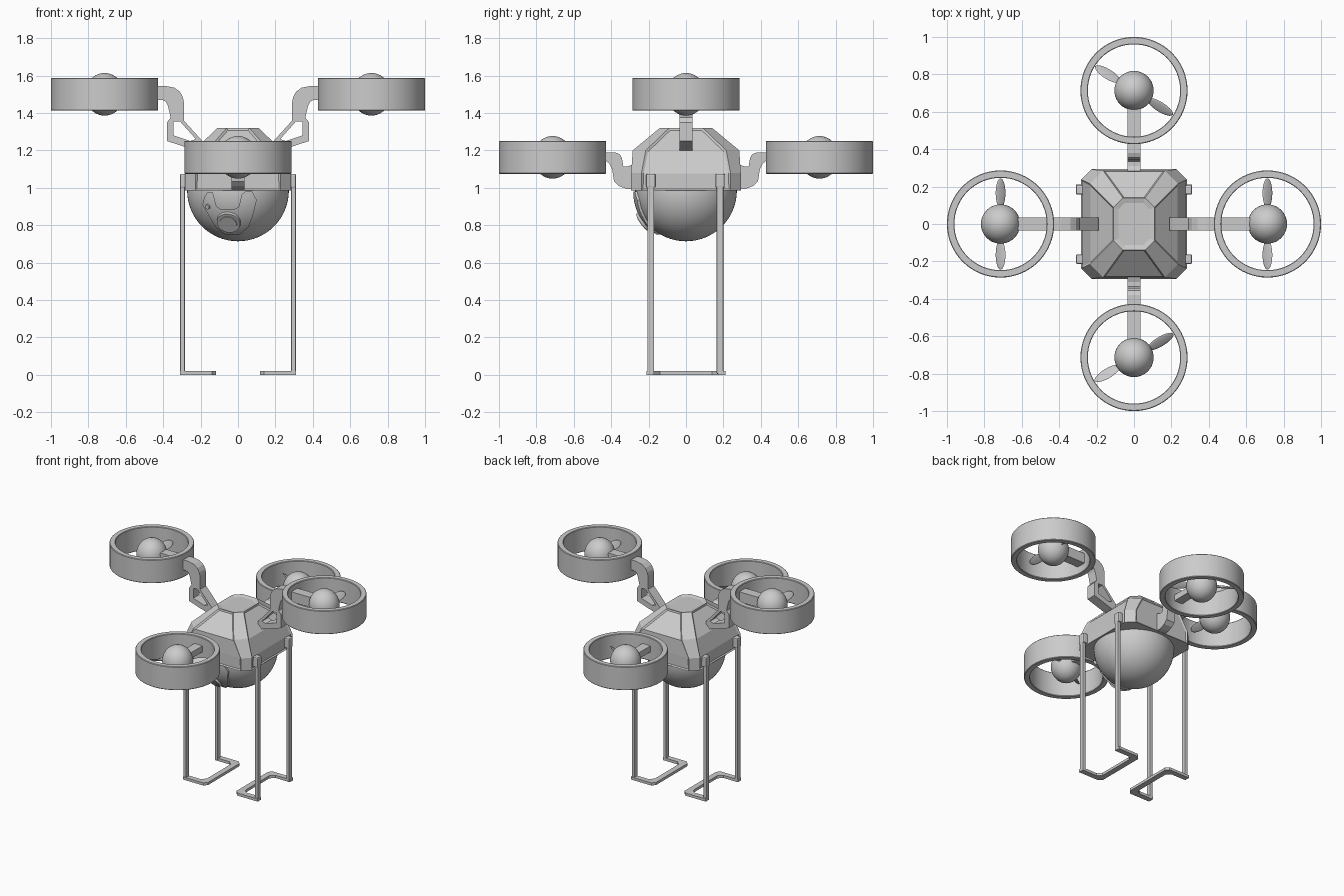
import bpy, bmesh, math
from mathutils import Matrix, Vector

if "Cube" in bpy.data.objects:
    bpy.data.objects.remove(bpy.data.objects["Cube"])

grey = bpy.data.materials.new("light_grey")
grey.diffuse_color = (0.6, 0.6, 0.6, 1)
grey.use_nodes = True
grey.node_tree.nodes["Principled BSDF"].inputs["Base Color"].default_value = grey.diffuse_color


def finish(name, bm, smooth=None, bevel=0):
    bmesh.ops.recalc_face_normals(bm, faces=bm.faces)
    me = bpy.data.meshes.new(name)
    bm.to_mesh(me)
    bm.free()
    me.materials.append(grey)
    ob = bpy.data.objects.new(name, me)
    bpy.context.collection.objects.link(ob)
    if bevel:
        m = ob.modifiers.new("bevel", 'BEVEL')
        m.width, m.segments = bevel, 2
    if smooth:
        bpy.ops.object.select_all(action='DESELECT')
        ob.select_set(True)
        bpy.context.view_layer.objects.active = ob
        bpy.ops.object.shade_smooth_by_angle(angle=math.radians(smooth))
    return ob


def prism(name, pts, to3d, depth, hole=None, **kw):
    """Extrude a 2D outline (with an optional hole) along a depth vector."""
    bm = bmesh.new()
    edges = []
    for loop in [pts] + ([hole] if hole else []):
        vs = [bm.verts.new(to3d(*p)) for p in loop]
        edges += [bm.edges.new((vs[i], vs[i - 1])) for i in range(len(vs))]
    if hole:
        bmesh.ops.triangle_fill(bm, edges=edges, use_beauty=True)
    else:
        bmesh.ops.contextual_create(bm, geom=edges)
    res = bmesh.ops.extrude_face_region(bm, geom=bm.faces[:], use_keep_orig=True)
    bmesh.ops.translate(bm, vec=depth,
                        verts=[g for g in res['geom'] if isinstance(g, bmesh.types.BMVert)])
    return finish(name, bm, **kw)


def box(name, lo, hi, bevel=0):
    lo, hi = Vector(lo), Vector(hi)
    bm = bmesh.new()
    bmesh.ops.create_cube(bm, size=1, matrix=Matrix.Translation((lo + hi) / 2)
                          @ Matrix.Diagonal((*(hi - lo), 1)))
    return finish(name, bm, bevel=bevel)


def ball(name, c, scale, rot=Matrix(), seg=40):
    bm = bmesh.new()
    bmesh.ops.create_uvsphere(bm, u_segments=seg, v_segments=seg // 2, radius=1,
                              matrix=Matrix.Translation(c) @ rot @ Matrix.Diagonal((*scale, 1)))
    return finish(name, bm, smooth=50)


# Upper hull: stacked chamfered rectangles with recessed panels
bm = bmesh.new()
rows = []
for z, hx, hy, c in [(.985, .283, .293, .055), (1.08, .283, .293, .055),
                     (1.2, .235, .285, .07), (1.32, .11, .14, .05)]:
    q = [(hx, hy - c), (hx - c, hy)]
    pts = q + [(-x, y) for x, y in q[::-1]]
    pts += [(-x, -y) for x, y in pts]
    rows.append([bm.verts.new((x, y, z)) for x, y in pts])
panels = []
for a, b in zip(rows, rows[1:]):
    for i in range(8):
        f = bm.faces.new((a[i], a[(i + 1) % 8], b[(i + 1) % 8], b[i]))
        if i % 2:
            panels.append(f)
bm.faces.new(rows[0][::-1])
panels.append(bm.faces.new(rows[-1]))
bm.normal_update()
for i in (1, 3, 5, 7):
    side = [f for f in panels[:-1] if f.calc_center_median().normalized().length
            and f.verts[0].co in [r[i].co for r in rows]]
    bmesh.ops.inset_region(bm, faces=side, thickness=.012, depth=-.008, use_boundary=True)
bmesh.ops.inset_region(bm, faces=panels[-1:], thickness=.03, depth=-.008)
finish("upper_hull", bm)

# Lower dome
bm = bmesh.new()
bmesh.ops.create_uvsphere(bm, u_segments=64, v_segments=32, radius=.272)
bmesh.ops.bisect_plane(bm, geom=bm.verts[:] + bm.edges[:] + bm.faces[:], dist=1e-5,
                       plane_co=(0, 0, .004), plane_no=(0, 0, 1), clear_outer=True)
bmesh.ops.translate(bm, verts=bm.verts, vec=(0, 0, .986))
finish("lower_dome", bm, smooth=40)

# Raised front sensor plate: outline cut from a slightly larger sphere
outline = [(-.18, .95), (-.165, .975), (-.135, .975), (-.115, .9), (-.09, .885), (-.02, .885),
           (.005, .9), (.02, .965), (.04, .98), (.075, .98), (.1, .935), (.08, .85),
           (.055, .79), (.01, .75), (-.07, .75), (-.12, .79), (-.19, .91)]
cutter = prism("plate_cutter", outline, lambda x, z: (x, -.5, z), (0, .4, 0))
cutter.hide_render = True
cutter.hide_viewport = True
plate = ball("sensor_plate", (0, 0, .986), (.284, .284, .284), seg=64)
m = plate.modifiers.new("cut", 'BOOLEAN')
m.operation, m.object, m.solver = 'INTERSECT', cutter, 'EXACT'

# Lenses sit on the plate, facing out from the dome centre
for name, x, z, r, d in [("main_lens", -.05, .815, .068, .292), ("main_lens_glass", -.05, .815, .05, .298),
                         ("small_lens", -.16, .9, .014, .294)]:
    v = Vector((x, -math.sqrt(.284 ** 2 - x * x - (z - .986) ** 2), z - .986)).normalized()
    bm = bmesh.new()
    bmesh.ops.create_cone(bm, cap_ends=True, segments=32, radius1=r, radius2=r * .92, depth=.05,
                          matrix=Matrix.Translation(v * (d - .025) + Vector((0, 0, .986)))
                          @ v.to_track_quat('Z', 'Y').to_matrix().to_4x4())
    finish(name, bm, smooth=40)

# Rotors: duct ring, hub and two blades
R = .7135
for side, cx, cy, cz, ang in [("left", -R, 0, 1.5, 90), ("right", R, 0, 1.5, 90),
                              ("front", 0, -R, 1.163, 31), ("back", 0, R, 1.163, -32)]:
    bm = bmesh.new()
    prof = [(.247, -.084), (.25, -.088), (.283, -.088), (.2865, -.084),
            (.2865, .084), (.283, .088), (.25, .088), (.247, .084)]
    vs = [bm.verts.new((r, 0, z)) for r, z in prof]
    es = [bm.edges.new((vs[i], vs[i - 1])) for i in range(8)]
    bmesh.ops.spin(bm, geom=vs + es, cent=(0, 0, 0), axis=(0, 0, 1),
                   angle=math.tau, steps=64, use_merge=True)
    bmesh.ops.remove_doubles(bm, verts=bm.verts, dist=1e-5)
    bmesh.ops.translate(bm, verts=bm.verts, vec=(cx, cy, cz))
    finish(side + "_duct", bm, smooth=30)
    ball(side + "_hub", (cx, cy, cz), (.105, .105, .114))
    for k in (0, 180):
        t = math.radians(ang + k)
        rot = Matrix.Rotation(t, 4, 'Z') @ Matrix.Rotation(math.radians(35), 4, 'X')
        ball(side + "_blade", (cx + .165 * math.cos(t), cy + .165 * math.sin(t), cz),
             (.08, .032, .005), rot, seg=20)

# Arms: outlines run from the hub through the duct wall to the hull
upper = [(.62, 1.545), (.39, 1.545), (.34, 1.535), (.31, 1.513), (.295, 1.485), (.29, 1.46),
         (.29, 1.36), (.19, 1.25), (.19, 1.19), (.24, 1.205), (.38, 1.25), (.38, 1.35), (.36, 1.375),
         (.375, 1.44), (.385, 1.46), (.405, 1.47), (.62, 1.47)]
gap = [(.345, 1.355), (.31, 1.355), (.225, 1.26), (.255, 1.25), (.345, 1.28)]
lower = [(.62, 1.19), (.38, 1.19), (.355, 1.18), (.343, 1.16), (.335, 1.115), (.31, 1.115),
         (.27, 1.13), (.27, .99), (.32, .995), (.36, 1.01), (.385, 1.035), (.395, 1.1),
         (.41, 1.13), (.43, 1.145), (.62, 1.145)]
for s, a, b in [(-1, "left", "front"), (1, "right", "back")]:
    prism(a + "_arm", upper, lambda u, z: (s * u, -.036, z), (0, .072, 0), hole=gap)
    prism(b + "_arm", lower, lambda u, z: (-.034, s * u, z), (.068, 0, 0))

# Landing legs and U-shaped feet
foot = [(.31, -.21), (.14, -.21), (.118, -.185), (.118, .185), (.14, .21), (.31, .21),
        (.31, .17), (.19, .17), (.16, .14), (.16, -.14), (.19, -.17), (.31, -.17)]
for s, side in [(-1, "left"), (1, "right")]:
    for y, end in [(-.188, "front"), (.182, "back")]:
        xs = sorted((s * .284, s * .309))
        box(f"{side}_{end}_leg", (xs[0], y - .018, .005), (xs[1], y + .018, 1.04), .005)
        xs = sorted((s * .265, s * .311))
        box(f"{side}_{end}_leg_mount", (xs[0], y - .025, 1.0), (xs[1], y + .025, 1.075), .008)
    prism(side + "_foot", foot, lambda x, y: (s * x, y, 0), (0, 0, .02))
